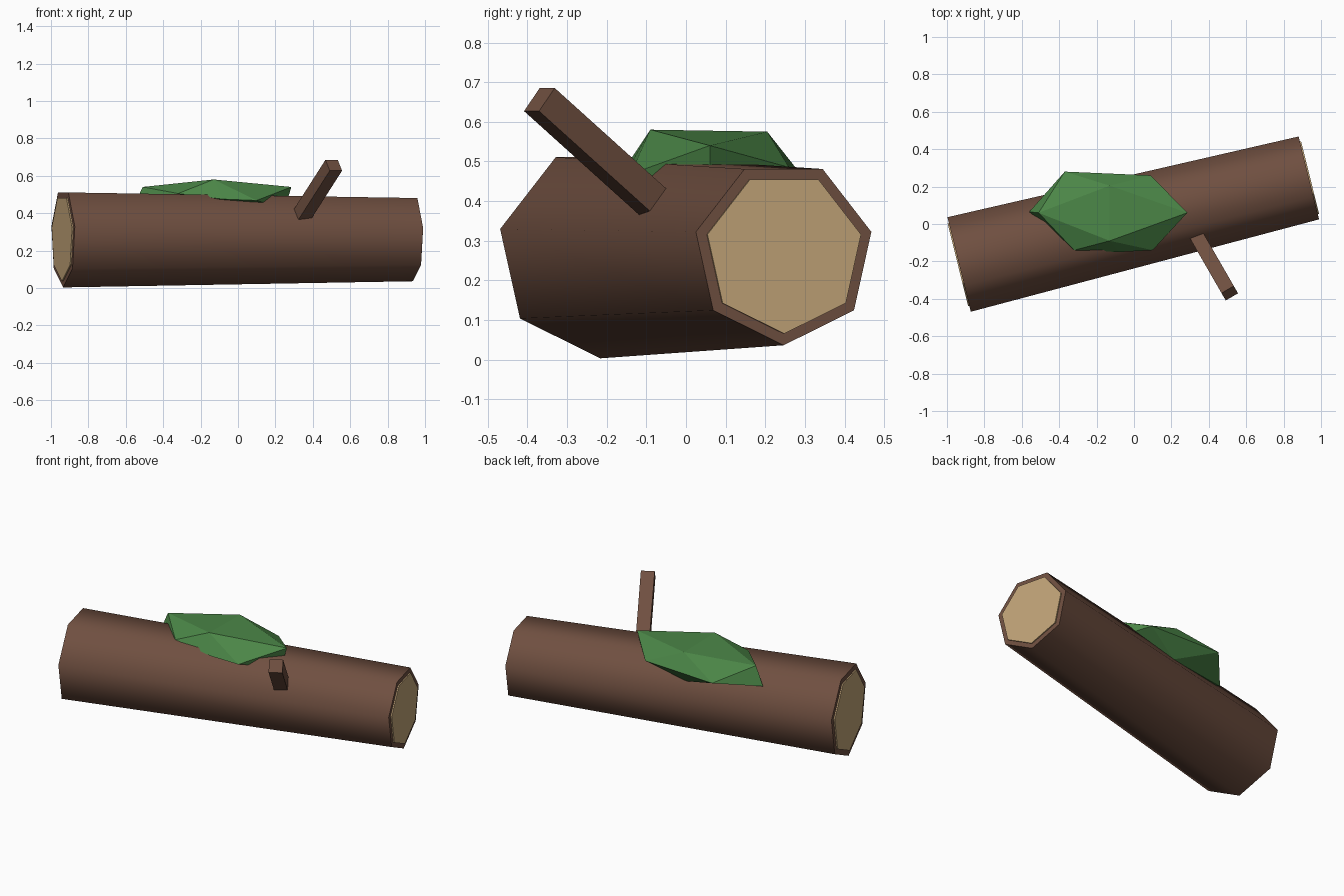
import bpy
import bmesh
import math
from mathutils import Matrix, Vector

cube = bpy.data.objects.get("Cube")
if cube:
    bpy.data.objects.remove(cube, do_unlink=True)


def material(name, rgb):
    linear = [((c / 255 + 0.055) / 1.055) ** 2.4 for c in rgb] + [1]
    mat = bpy.data.materials.new(name)
    mat.use_nodes = True
    mat.diffuse_color = linear
    bsdf = mat.node_tree.nodes["Principled BSDF"]
    bsdf.inputs["Base Color"].default_value = linear
    bsdf.inputs["Roughness"].default_value = 0.9
    return mat


def add_object(name, bm, mat, matrix=Matrix()):
    bmesh.ops.recalc_face_normals(bm, faces=bm.faces)
    mesh = bpy.data.meshes.new(name)
    bm.to_mesh(mesh)
    bm.free()
    mesh.materials.append(mat)
    obj = bpy.data.objects.new(name, mesh)
    obj.matrix_world = matrix
    bpy.context.collection.objects.link(obj)
    return obj


def log_section(name, x0, r0, x1, r1, mat):
    """Seven-sided tapered prism along the log axis, one corner pointing down."""
    bm = bmesh.new()
    rings = []
    for x, r in ((x0, r0), (x1, r1)):
        angles = [-math.pi / 2 + math.tau * i / SIDES for i in range(SIDES)]
        rings.append([bm.verts.new((x, r * math.cos(a), r * math.sin(a))) for a in angles])
        bm.faces.new(rings[-1])
    for i in range(SIDES):
        j = (i + 1) % SIDES
        bm.faces.new((rings[0][i], rings[0][j], rings[1][j], rings[1][i]))
    return add_object(name, bm, mat, LOG_MATRIX)


bark = material("brown bark", (111, 79, 64))
wood = material("pale cut wood", (194, 164, 120))
moss_green = material("moss green", (75, 134, 71))

SIDES = 7
HALF = 0.963
R_LEFT, R_RIGHT = 0.267, 0.234
LOG_MATRIX = Matrix.Translation((0, 0.015, 0.27)) @ Matrix.Rotation(math.radians(13.9), 4, "Z")

# Log with smooth bark and crisp ends
log = log_section("log", -HALF, R_LEFT, HALF, R_RIGHT, bark)
bpy.context.view_layer.objects.active = log
log.select_set(True)
bpy.ops.object.shade_smooth_by_angle(angle=math.radians(60))
log.select_set(False)

# Cut wood discs standing slightly proud of each end
for name, side, radius in (("right_cut_end", -1, R_LEFT), ("left_cut_end", 1, R_RIGHT)):
    r = radius * 0.875
    log_section(name, side * (HALF - 0.002), r, side * (HALF + 0.007), r, wood)

# Branch stub, a square bar rising outward from the log
direction = Vector((0.17, -0.295, 0.266)).normalized()
tip = Vector((0.512, -0.37, 0.656))
length = 0.56
across = Vector((-direction.y, direction.x, 0)).normalized()
up = direction.cross(across)
frame = Matrix((direction, across, up)).transposed().to_4x4()
frame.translation = tip - direction * length / 2
bm = bmesh.new()
bmesh.ops.create_cube(bm, size=1, matrix=Matrix.Diagonal((length, 0.076, 0.074, 1)))
add_object("branch", bm, bark, frame)

# Moss clump, an uneven flattened twenty-sided lump
moss_points = [
    (-0.13, -0.09, 0.58), (-0.13, 0.205, 0.575),   # top ridge
    (-0.51, 0.06, 0.54), (0.285, 0.06, 0.54),      # upper ends
    (-0.56, 0.065, 0.43), (0.25, 0.06, 0.42),      # lower ends
    (-0.32, -0.14, 0.505), (0.10, -0.14, 0.468),   # front corners
    (-0.37, 0.28, 0.48), (0.09, 0.26, 0.485),      # back corners
    (-0.08, -0.15, 0.475), (-0.13, 0.18, 0.39),    # underside
]
bm = bmesh.new()
for point in moss_points:
    bm.verts.new(point)
bmesh.ops.convex_hull(bm, input=bm.verts)
add_object("moss", bm, moss_green)
